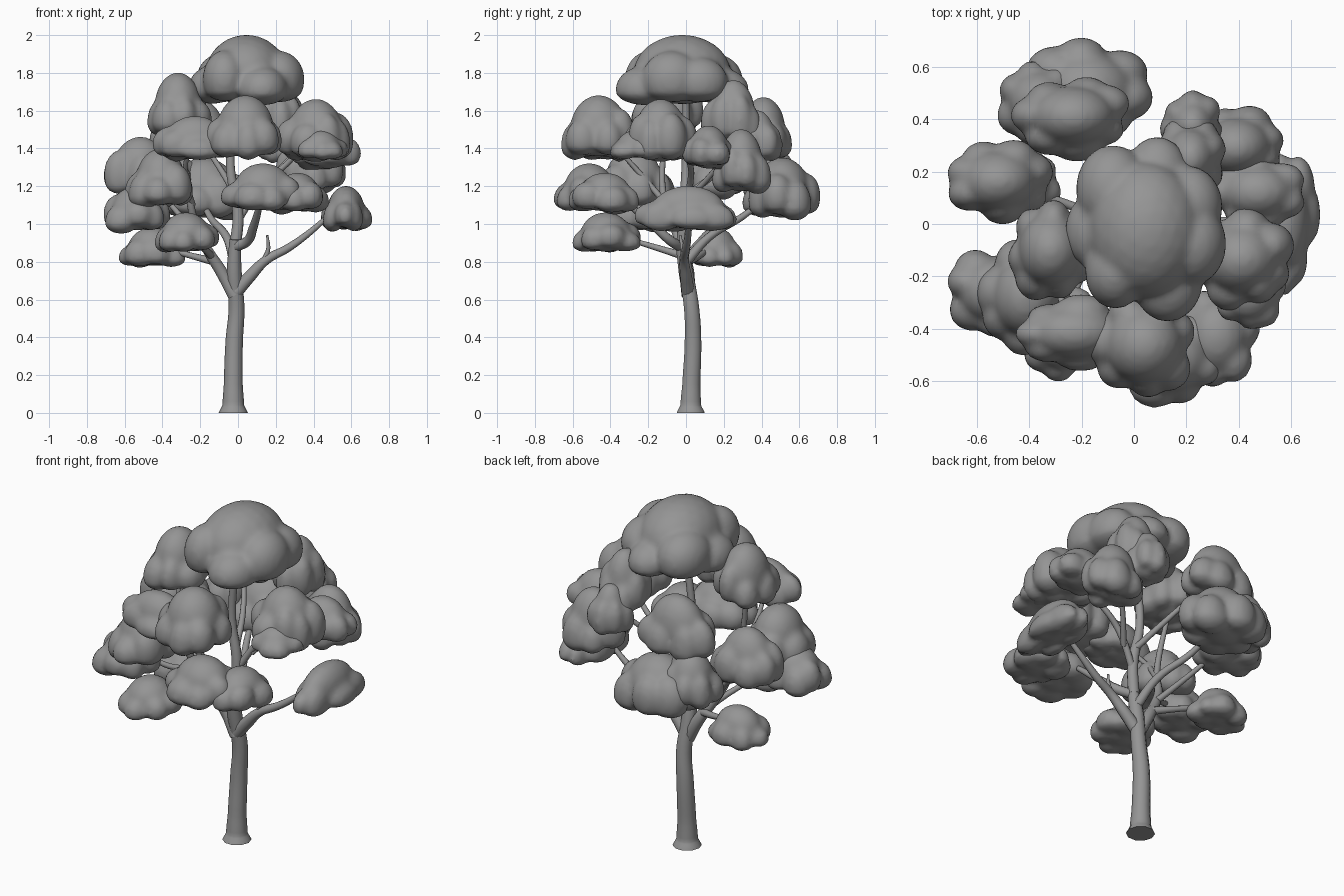
import bpy, bmesh, math, random
from mathutils import Vector, Matrix

cube = bpy.data.objects.get("Cube")
if cube:
    bpy.data.objects.remove(cube, do_unlink=True)
random.seed(4)

grey = bpy.data.materials.new("plain grey")
grey.use_nodes = True
grey.diffuse_color = (0.3, 0.3, 0.3, 1)
grey.node_tree.nodes["Principled BSDF"].inputs["Base Color"].default_value = (0.3, 0.3, 0.3, 1)


def activate(obj):
    bpy.ops.object.select_all(action="DESELECT")
    obj.select_set(True)
    bpy.context.view_layer.objects.active = obj


def leaf_clump(name, x, y, z):
    """Lobed cloud with a flattish underside, fitted to the given ranges."""
    size = [b - a for a, b in (x, y, z)]
    bm = bmesh.new()

    def lobe(center, radius):
        m = Matrix.Translation(center) @ Matrix.Diagonal((*radius, 1))
        bmesh.ops.create_icosphere(bm, subdivisions=3, radius=1, matrix=m)

    rx, ry, rz = [s / 2 for s in size]
    lobe((0, 0, 0.1 * rz), (0.72 * rx, 0.72 * ry, 0.9 * rz))
    count = 7
    start = random.uniform(0, math.tau)
    for i in range(count):
        a = start + math.tau * i / count + random.uniform(-0.2, 0.2)
        r = random.uniform(0.36, 0.48)
        lobe((0.6 * rx * math.cos(a), 0.6 * ry * math.sin(a), random.uniform(-0.35, 0.0) * rz),
             (r * rx, r * ry, random.uniform(0.5, 0.7) * rz))
    mesh = bpy.data.meshes.new(name)
    bm.to_mesh(mesh)
    bm.free()
    obj = bpy.data.objects.new(name, mesh)
    bpy.context.collection.objects.link(obj)
    activate(obj)
    remesh = obj.modifiers.new("Merge lobes", "REMESH")
    remesh.mode = "VOXEL"
    remesh.voxel_size = 0.016
    soften = obj.modifiers.new("Soften", "SMOOTH")
    soften.factor = 0.5
    soften.iterations = 5
    bpy.ops.object.modifier_apply(modifier=remesh.name)
    bpy.ops.object.modifier_apply(modifier=soften.name)
    # Flatten the underside, then fit the clump to its box
    verts = obj.data.vertices
    for v in verts:
        if v.co.z < -0.35 * rz:
            v.co.z = -0.35 * rz + 0.6 * (v.co.z + 0.35 * rz)
    for axis, (lo, hi) in enumerate((x, y, z)):
        vals = [v.co[axis] for v in verts]
        low, span = min(vals), max(vals) - min(vals)
        for v in verts:
            v.co[axis] = lo + (v.co[axis] - low) / span * (hi - lo)
    obj.data.materials.clear()
    obj.data.materials.append(grey)
    bpy.ops.object.shade_smooth()


def limb(name, points, radii, sides=3):
    """Tapered tube through a few points."""
    curve = bpy.data.curves.new(name, "CURVE")
    curve.dimensions = "3D"
    curve.bevel_depth = 1
    curve.bevel_resolution = sides
    curve.resolution_u = 6
    curve.use_fill_caps = True
    spline = curve.splines.new("BEZIER")
    spline.bezier_points.add(len(points) - 1)
    for p, co, r in zip(spline.bezier_points, points, radii):
        p.co, p.radius = co, r
        p.handle_left_type = p.handle_right_type = "AUTO"
    obj = bpy.data.objects.new(name, curve)
    bpy.context.collection.objects.link(obj)
    activate(obj)
    bpy.ops.object.convert(target="MESH")
    obj = bpy.context.object
    obj.data.materials.clear()
    obj.data.materials.append(grey)
    bpy.ops.object.shade_smooth_by_angle(angle=math.radians(50))
    return obj


# Trunk with flared, slightly lobed foot
trunk = limb("trunk",
             [(-.025, .025, 0), (-.025, .025, .04), (-.025, .028, .15), (-.02, .037, .38),
              (-.008, .03, .55), (-.02, 0, .74), (-.015, -.03, .92)],
             [.078, .058, .05, .046, .042, .04, .03])
for v in trunk.data.vertices:
    if v.co.z < .06:
        dx, dy = v.co.x + .025, v.co.y - .025
        k = 1 + .07 * math.sin(5 * math.atan2(dy, dx)) * (1 - max(v.co.z, 0) / .06)
        v.co.x, v.co.y = -.025 + dx * k, .025 + dy * k
        v.co.z = max(v.co.z, 0)

# Branches
limb("crown_leader", [(-.015, -.02, .88), (0, -.01, 1.05), (-.04, 0, 1.3), (-.02, 0, 1.55), (.02, 0, 1.75)],
     [.032, .03, .024, .02, .014])
limb("left_branch", [(-.01, .01, .64), (.06, 0, .72), (.15, -.01, .81), (.26, 0, .87), (.36, .01, .94), (.5, .01, 1.06)],
     [.036, .033, .025, .022, .018, .012])
limb("left_twig", [(.14, -.01, .81), (.16, -.02, .87), (.155, -.03, .94)], [.015, .011, .006])
limb("front_branch", [(-.01, -.03, .88), (.05, -.08, .91), (.08, -.16, .98), (.12, -.32, 1.12)],
     [.027, .026, .023, .015])
limb("right_branch", [(-.02, .01, .62), (-.09, .01, .75), (-.16, -.02, .86), (-.22, -.06, .98), (-.26, -.12, 1.15), (-.33, -.1, 1.55)],
     [.035, .033, .028, .023, .018, .012])
limb("upper_front_branch", [(-.24, -.1, 1.1), (-.28, -.22, 1.24), (-.26, -.38, 1.42)], [.017, .015, .01])
limb("low_front_branch", [(-.14, -.01, .83), (-.18, -.14, .87), (-.26, -.34, .93)], [.022, .017, .011])
limb("low_right_branch", [(-.12, .01, .8), (-.24, .07, .83), (-.42, .13, .88)], [.022, .017, .011])
limb("side_right_branch", [(-.22, -.06, .98), (-.36, -.18, 1.02), (-.5, -.22, 1.12)], [.017, .015, .01])
limb("back_right_branch", [(-.18, -.02, .9), (-.32, .06, 1.06), (-.48, .14, 1.25)], [.018, .015, .01])
limb("back_branch", [(-.02, 0, .8), (-.06, .12, .93), (-.15, .3, 1.04), (-.2, .45, 1.16)], [.027, .022, .018, .011])
limb("upper_back_branch", [(-.01, 0, 1.15), (-.08, .16, 1.27), (-.2, .34, 1.45)], [.019, .016, .01])
limb("upper_left_branch", [(0, -.01, 1.02), (.12, .02, 1.2), (.26, .02, 1.32), (.38, -.06, 1.45)], [.02, .018, .015, .01])
limb("back_left_branch", [(.08, .01, 1.13), (.2, .14, 1.27), (.34, .25, 1.42)], [.016, .014, .01])

# Leaf clumps as x, y and z ranges
clumps = {
    "crown": ((-.26, .35), (-.37, .33), (1.63, 2.0)),
    "upper_front": ((-.18, .23), (-.66, -.27), (1.34, 1.68)),
    "upper_front_right": ((-.45, -.02), (-.56, -.27), (1.33, 1.57)),
    "upper_right": ((-.48, -.14), (-.29, .09), (1.47, 1.8)),
    "upper_back": ((-.47, -.02), (.24, .56), (1.33, 1.67)),
    "upper_left": ((.2, .61), (-.33, .06), (1.33, 1.66)),
    "upper_left_front": ((.3, .58), (-.4, -.12), (1.34, 1.5)),
    "upper_left_rear": ((.28, .65), (-.02, .26), (1.28, 1.52)),
    "upper_back_left": ((.08, .35), (.08, .4), (1.42, 1.76)),
    "middle_back_left": ((.2, .57), (.14, .45), (1.16, 1.5)),
    "inner_back_left": ((.1, .34), (.26, .51), (1.32, 1.6)),
    "low_left": ((.44, .71), (-.27, .27), (.96, 1.2)),
    "middle_front": ((-.09, .33), (-.7, -.32), (1.07, 1.32)),
    "middle_front_left": ((.16, .48), (-.62, -.25), (1.05, 1.27)),
    "middle_back": ((-.42, .07), (.3, .71), (1.02, 1.35)),
    "middle_back_right": ((-.52, -.2), (.3, .62), (1.1, 1.4)),
    "outer_right": ((-.71, -.31), (0, .32), (1.13, 1.46)),
    "middle_right": ((-.6, -.24), (-.5, -.06), (1.08, 1.4)),
    "outer_front_right": ((-.71, -.36), (-.43, -.1), (.95, 1.2)),
    "low_front_right": ((-.44, -.1), (-.6, -.24), (.85, 1.06)),
    "low_back_right": ((-.63, -.28), (.02, .3), (.77, .98)),
}
for name, ranges in clumps.items():
    leaf_clump(name + "_leaves", *ranges)
